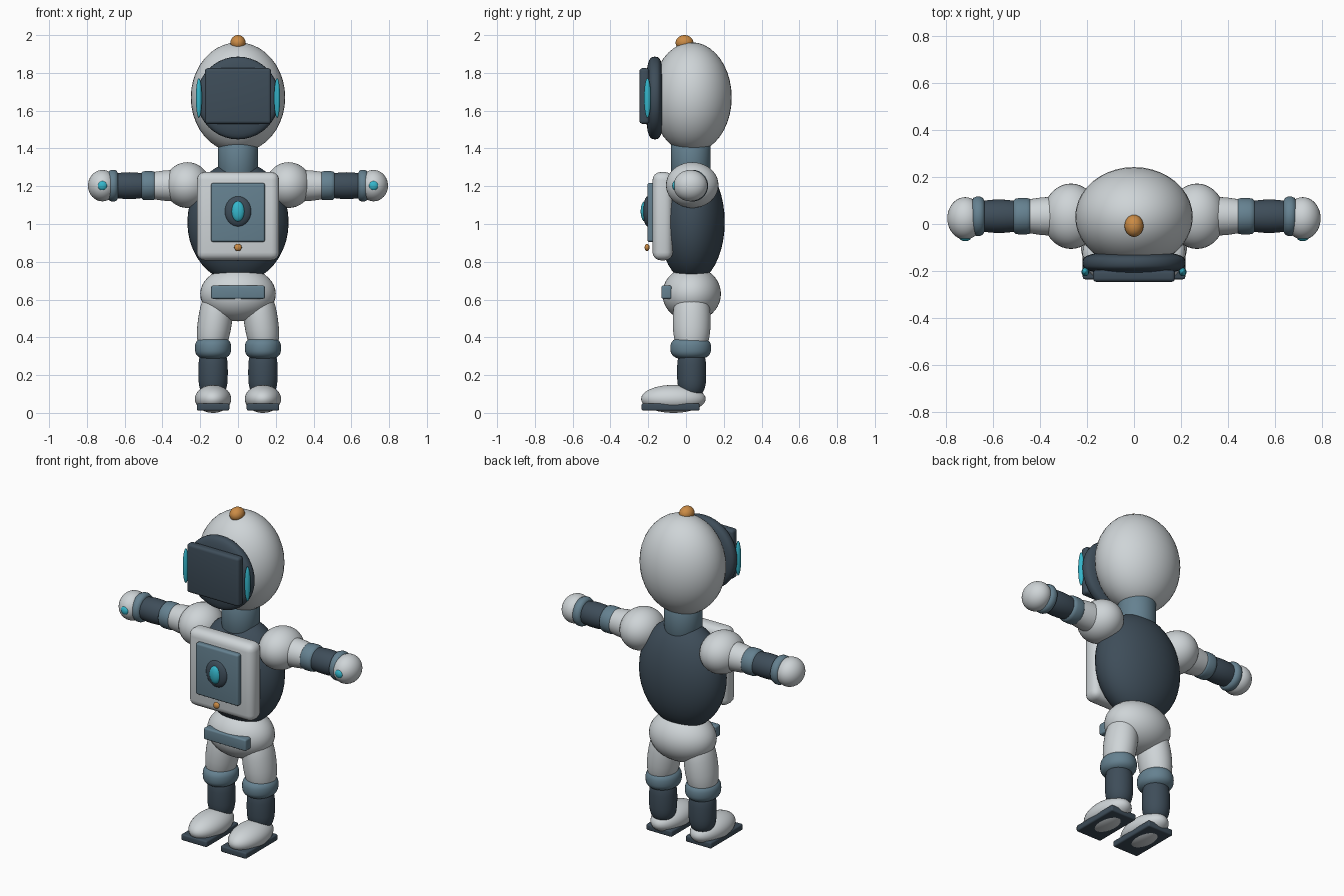
import bpy, bmesh, math
from mathutils import Matrix, Vector

if "Cube" in bpy.data.objects:
    bpy.data.objects.remove(bpy.data.objects["Cube"])


def material(name, rgb):
    m = bpy.data.materials.new(name)
    m.diffuse_color = (*rgb, 1)
    m.use_nodes = True
    m.node_tree.nodes["Principled BSDF"].inputs["Base Color"].default_value = m.diffuse_color
    return m


WHITE = material("shell_white", (0.62, 0.66, 0.68))
DARK = material("dark_slate", (0.048, 0.074, 0.1))
BLUE = material("blue_grey", (0.13, 0.22, 0.28))
CYAN = material("cyan_glow", (0.035, 0.47, 0.6))
ORANGE = material("orange", (0.6, 0.26, 0.06))


def finish(name, bm, mat, angle):
    bmesh.ops.recalc_face_normals(bm, faces=bm.faces)
    me = bpy.data.meshes.new(name)
    bm.to_mesh(me)
    bm.free()
    me.materials.append(mat)
    ob = bpy.data.objects.new(name, me)
    bpy.context.collection.objects.link(ob)
    bpy.ops.object.select_all(action='DESELECT')
    ob.select_set(True)
    bpy.context.view_layer.objects.active = ob
    bpy.ops.object.shade_smooth_by_angle(angle=math.radians(angle))
    return ob


def lathe(name, mat, profile, loc, scale=(1, 1, 1), rot=Matrix(), seg=40):
    """Revolve (radius, height) points about local z, then scale, turn and place."""
    bm = bmesh.new()
    rings = []
    for r, h in profile:
        if r < 1e-5:
            rings.append([bm.verts.new((0, 0, h))])
        else:
            rings.append([bm.verts.new((r * math.cos(2 * math.pi * i / seg),
                                        r * math.sin(2 * math.pi * i / seg), h))
                          for i in range(seg)])
    for a, b in zip(rings, rings[1:]):
        for i in range(seg):
            quad = [a[i % len(a)], a[(i + 1) % len(a)], b[(i + 1) % len(b)], b[i % len(b)]]
            bm.faces.new(list(dict.fromkeys(quad)))
    for end in (rings[0], rings[-1]):
        if len(end) > 1:
            bm.faces.new(end)
    bm.transform(Matrix.Translation(loc) @ rot @ Matrix.Diagonal((*scale, 1)))
    return finish(name, bm, mat, 40)


def rounded(power=2, steps=20):
    """Unit superellipse half outline: 2 is an ellipse, higher is boxier."""
    pts = []
    for i in range(steps + 1):
        a = math.pi * (i / steps - 0.5)
        c, s = max(math.cos(a), 0), math.sin(a)
        pts.append((c ** (2 / power), math.copysign(abs(s) ** (2 / power), s)))
    pts[0], pts[-1] = (0, -1), (0, 1)
    return pts


def blob(name, mat, loc, size, power=2, rot=Matrix()):
    return lathe(name, mat, rounded(power), loc, size, rot)


def box(name, mat, lo, hi, bevel):
    lo, hi = Vector(lo), Vector(hi)
    bm = bmesh.new()
    bmesh.ops.create_cube(bm, size=1)
    bm.transform(Matrix.Translation((lo + hi) / 2) @ Matrix.Diagonal((*(hi - lo), 1)))
    bmesh.ops.bevel(bm, geom=bm.edges[:], offset=bevel, segments=4, profile=0.5,
                    affect='EDGES')
    return finish(name, bm, mat, 35)


Y = 0.03  # depth of the body axis

# Head, visor and antenna knob
blob("head", WHITE, (0, Y, 1.67), (0.25, 0.212, 0.292))
blob("antenna_knob", ORANGE, (0, -0.008, 1.96), (0.04, 0.047, 0.04))
blob("visor_ring", DARK, (0, -0.165, 1.667), (0.219, 0.219, 0.048), 3,
     Matrix.Rotation(math.pi / 2, 4, 'X'))
box("visor_screen", DARK, (-0.175, -0.246, 1.53), (0.175, -0.195, 1.825), 0.016)

# Neck, torso and pelvis
lathe("neck", BLUE, [(0.098, 1.26), (0.105, 1.275), (0.105, 1.42), (0.098, 1.435)],
      (0, Y - 0.004, 0))
blob("torso", DARK, (0, Y, 1.01), (0.268, 0.175, 0.32))
blob("pelvis", WHITE, (0, Y, 0.63), (0.2, 0.155, 0.145))
box("belt_plate", BLUE, (-0.142, -0.13, 0.604), (0.142, -0.076, 0.674), 0.01)

# Chest pack
box("chest_pack", WHITE, (-0.218, -0.177, 0.808), (0.218, -0.07, 1.275), 0.042)
box("chest_panel", BLUE, (-0.143, -0.205, 0.905), (0.143, -0.165, 1.217), 0.012)
blob("chest_lamp_rim", DARK, (0, -0.2, 1.067), (0.071, 0.028, 0.081))
blob("chest_lamp", CYAN, (0, -0.218, 1.067), (0.035, 0.022, 0.054))
blob("chest_button", ORANGE, (0, -0.206, 0.876), (0.02, 0.013, 0.019))

# Paired parts
for s, side in ((-1, "right"), (1, "left")):
    out = Matrix.Rotation(s * math.pi / 2, 4, 'Y')

    def arm(name, mat, profile):
        lathe(f"{side}_{name}", mat, profile, (0, Y + 0.003, 1.203), (1, 1, 1), out)

    blob(f"{side}_visor_light", CYAN, (s * 0.207, -0.204, 1.667), (0.016, 0.018, 0.105))

    # Arm
    blob(f"{side}_shoulder", WHITE, (s * 0.268, Y + 0.003, 1.206), (0.12, 0.139, 0.121))
    arm("upper_arm", WHITE, [(0.085, 0.28), (0.083, 0.35), (0.079, 0.40), (0.07, 0.46)])
    arm("elbow_band", BLUE, [(0.066, 0.436), (0.074, 0.443), (0.077, 0.456),
                             (0.077, 0.492), (0.074, 0.505), (0.066, 0.512)])
    arm("forearm", DARK, [(0.06, 0.47), (0.066, 0.51), (0.07, 0.545), (0.071, 0.575),
                          (0.07, 0.605), (0.066, 0.64), (0.06, 0.67)])
    arm("wrist_cuff", BLUE, [(0.066, 0.636), (0.078, 0.642), (0.084, 0.655),
                             (0.084, 0.67), (0.078, 0.683), (0.066, 0.689)])
    blob(f"{side}_hand", WHITE, (s * 0.718, 0.024, 1.203), (0.076, 0.09, 0.083))
    blob(f"{side}_hand_light", CYAN, (s * 0.718, -0.057, 1.203), (0.025, 0.016, 0.025))

    # Leg
    lx = s * 0.132
    blob(f"{side}_thigh", WHITE, (s * 0.122, Y, 0.485), (0.09, 0.1, 0.2), 2.3,
         Matrix.Rotation(-s * 0.14, 4, 'Y'))
    blob(f"{side}_knee_band", BLUE, (lx, 0.025, 0.343), (0.096, 0.108, 0.062), 2.7)
    blob(f"{side}_shin", DARK, (lx, Y, 0.215), (0.078, 0.077, 0.13), 3)
    blob(f"{side}_foot", WHITE, (lx, -0.067, 0.074), (0.096, 0.171, 0.074))
    box(f"{side}_sole", DARK, (lx - 0.086, -0.235, 0.012), (lx + 0.086, 0.072, 0.05), 0.009)
